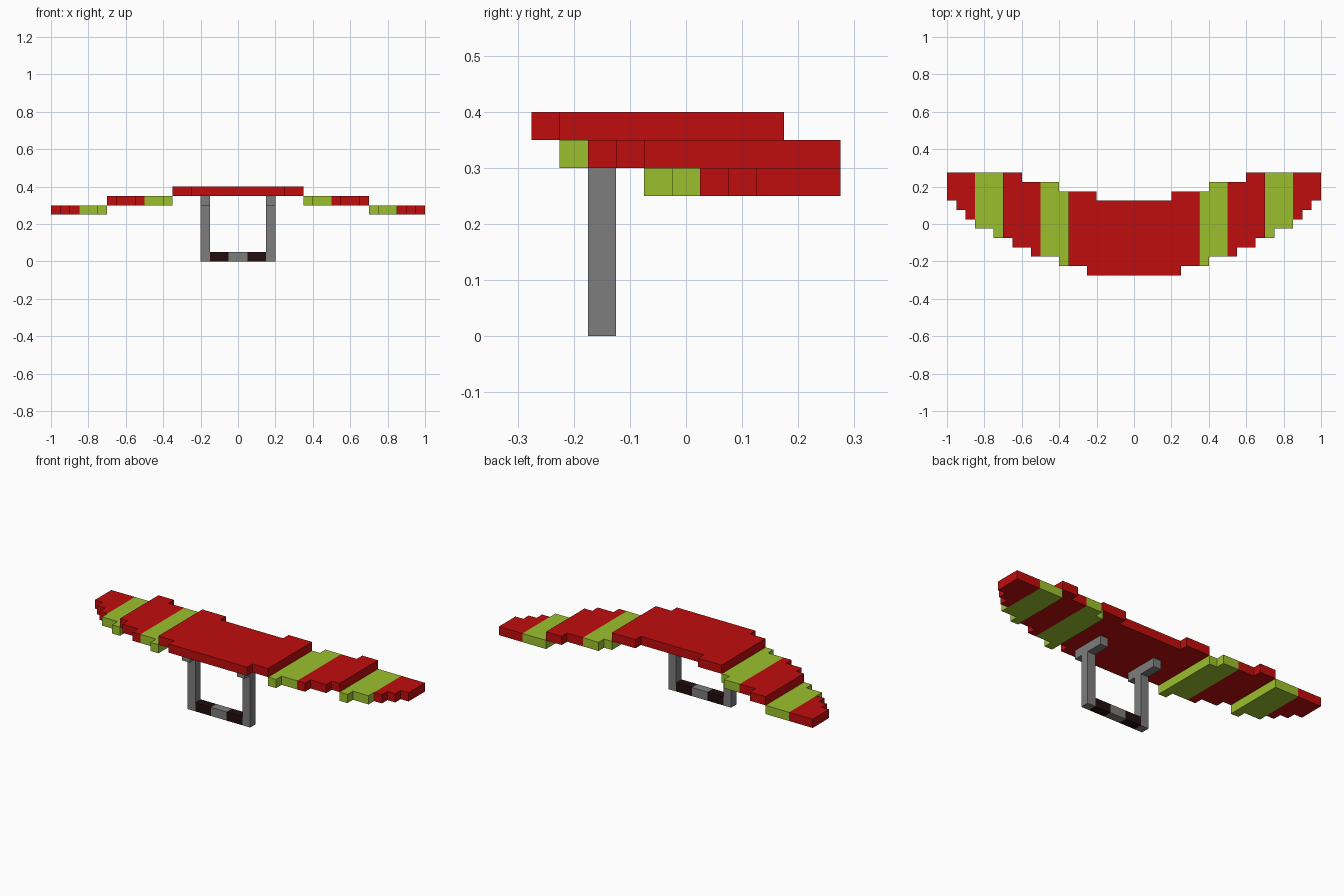
import bpy
import bmesh

cube = bpy.data.objects.get("Cube")
if cube:
    bpy.data.objects.remove(cube, do_unlink=True)


def make_material(name, rgb):
    m = bpy.data.materials.new(name)
    m.use_nodes = True
    m.diffuse_color = (*rgb, 1)
    m.node_tree.nodes["Principled BSDF"].inputs["Base Color"].default_value = (*rgb, 1)
    return m


RED = make_material("red", (0.53, 0.004, 0.004))
GREEN = make_material("lime green", (0.33, 0.53, 0.026))
GREY = make_material("grey", (0.21, 0.205, 0.207))
DARK = make_material("dark brown", (0.015, 0.004, 0.004))

# Stepped edges of the wing: (outer |x| of the step, y of the edge)
FRONT = [(0.25, -0.275), (0.40, -0.225), (0.55, -0.175), (0.65, -0.125),
         (0.75, -0.075), (0.85, -0.025), (0.90, 0.025), (0.95, 0.075), (1.0, 0.125)]
BACK = [(0.20, 0.125), (0.40, 0.175), (0.60, 0.225), (1.0, 0.275)]


def stepped_edge(steps, x0, x1):
    """Points of a stepped edge from x0 to x1, mirrored about x = 0."""
    cuts = {x0, x1}
    for x, _ in steps:
        cuts |= {s * x for s in (-1, 1) if x0 < s * x < x1}
    cuts = sorted(cuts)
    points = []
    for a, b in zip(cuts, cuts[1:]):
        mid = abs(a + b) / 2
        y = next(y for x, y in steps if mid < x)
        if points and points[-1][1] == y:
            points.pop()
        else:
            points.append((a, y))
        points.append((b, y))
    return points


def extrude(name, outline, z0, z1, material):
    bm = bmesh.new()
    base = bm.faces.new([bm.verts.new((x, y, z0)) for x, y in outline])
    top = bmesh.ops.extrude_face_region(bm, geom=[base])["geom"]
    for v in top:
        if isinstance(v, bmesh.types.BMVert):
            v.co.z = z1
    bmesh.ops.recalc_face_normals(bm, faces=bm.faces)
    mesh = bpy.data.meshes.new(name)
    bm.to_mesh(mesh)
    bm.free()
    mesh.materials.append(material)
    obj = bpy.data.objects.new(name, mesh)
    bpy.context.collection.objects.link(obj)
    return obj


def wing_section(name, x0, x1, z0, material):
    outline = stepped_edge(FRONT, x0, x1) + stepped_edge(BACK, x0, x1)[::-1]
    extrude(name, outline, z0, z0 + 0.05, material)


def block(name, x0, x1, y0, y1, z0, z1, material):
    extrude(name, [(x0, y0), (x1, y0), (x1, y1), (x0, y1)], z0, z1, material)


# Wing: raised centre, then bands stepping down to the tips
wing_section("wing_center", -0.35, 0.35, 0.35, RED)
BANDS = [("inner_stripe", 0.35, 0.50, 0.30, GREEN), ("wing_middle", 0.50, 0.70, 0.30, RED),
         ("outer_stripe", 0.70, 0.85, 0.25, GREEN), ("wing_tip", 0.85, 1.00, 0.25, RED)]
Y0, Y1 = -0.175, -0.125

for side, s in (("left", 1), ("right", -1)):
    for name, a, b, z, mat in BANDS:
        wing_section(f"{side}_{name}", *sorted((s * a, s * b)), z, mat)
    # Control frame: mounting arm, post and grip
    xa, xb = sorted((s * 0.15, s * 0.20))
    block(f"{side}_mounting_arm", xa, xb, -0.225, -0.025, 0.30, 0.35, GREY)
    block(f"{side}_post", xa, xb, Y0, Y1, 0, 0.30, GREY)
    xa, xb = sorted((s * 0.05, s * 0.15))
    block(f"{side}_grip", xa, xb, Y0, Y1, 0, 0.05, DARK)

block("bar_center", -0.05, 0.05, Y0, Y1, 0, 0.05, GREY)
